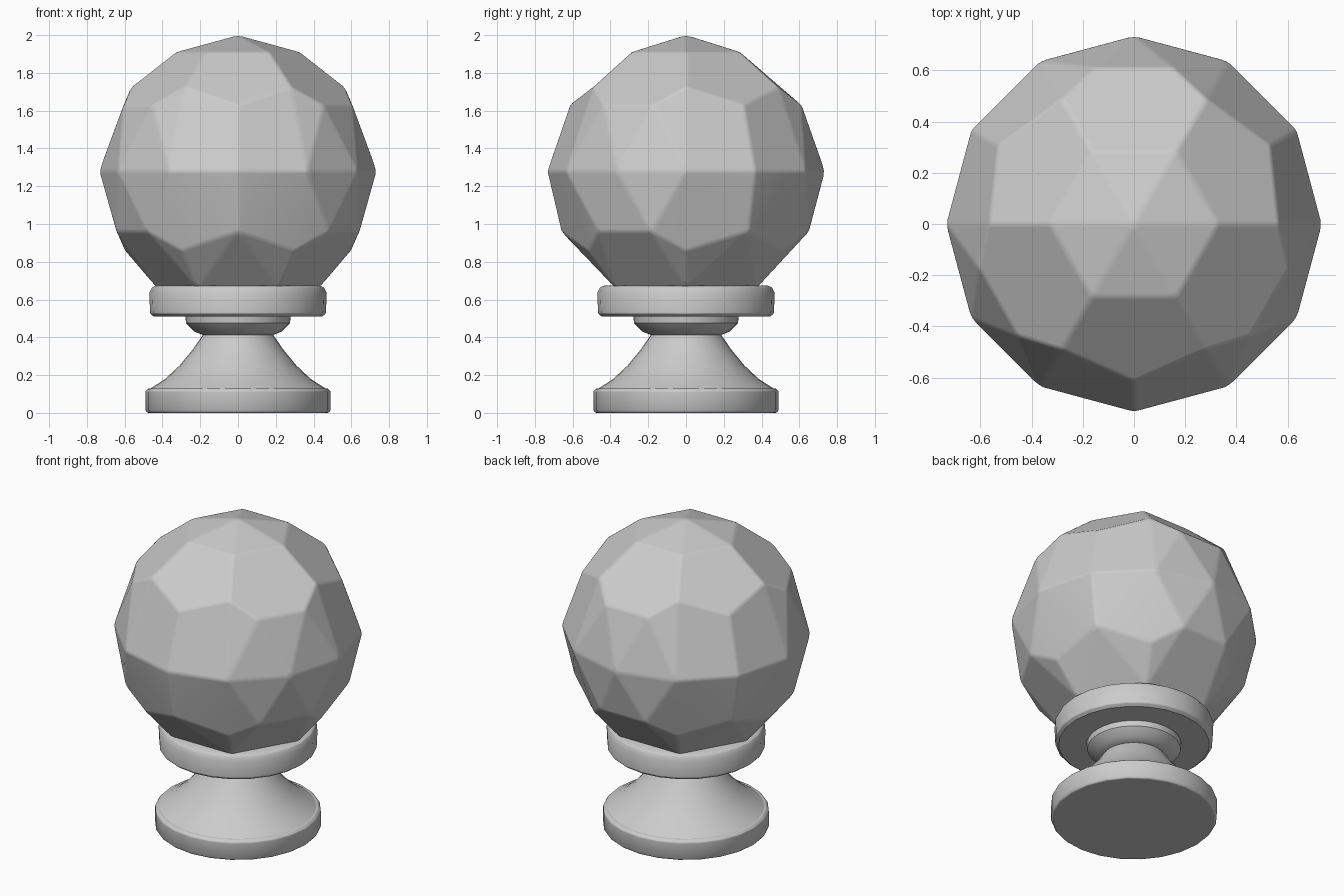
import bpy
import bmesh
from math import sin, cos, pi, radians

cube = bpy.data.objects.get("Cube")
if cube:
    bpy.data.objects.remove(cube, do_unlink=True)

grey = bpy.data.materials.new("plain_grey")
grey.use_nodes = True
colour = (0.6, 0.6, 0.6, 1)
grey.diffuse_color = colour
grey.node_tree.nodes["Principled BSDF"].inputs["Base Color"].default_value = colour


def add_object(name, bm, bevel, angle):
    """Turn a bmesh into a softened, angle-smoothed object."""
    bmesh.ops.recalc_face_normals(bm, faces=bm.faces)
    mesh = bpy.data.meshes.new(name)
    bm.to_mesh(mesh)
    bm.free()
    mesh.materials.append(grey)
    ob = bpy.data.objects.new(name, mesh)
    bpy.context.collection.objects.link(ob)
    mod = ob.modifiers.new("soft_edges", 'BEVEL')
    mod.width = bevel
    mod.segments = 2
    mod.limit_method = 'ANGLE'
    mod.angle_limit = radians(angle)
    mod.harden_normals = True
    bpy.ops.object.select_all(action='DESELECT')
    ob.select_set(True)
    bpy.context.view_layer.objects.active = ob
    bpy.ops.object.shade_smooth_by_angle(angle=radians(35))
    return ob


def ring(radius, z, angles):
    return [(radius * cos(radians(a)), radius * sin(radians(a)), z) for a in angles]


def lathe(name, profile, sides, bevel):
    """Revolve a radius/height profile and cap both ends."""
    bm = bmesh.new()
    rows = [[bm.verts.new((r * cos(2 * pi * i / sides), r * sin(2 * pi * i / sides), z))
             for i in range(sides)] for r, z in profile]
    for low, high in zip(rows, rows[1:]):
        for i in range(sides):
            j = (i + 1) % sides
            bm.faces.new((low[i], low[j], high[j], high[i]))
    bm.faces.new(rows[0][::-1])
    bm.faces.new(rows[-1])
    return add_object(name, bm, bevel, 40)


# Faceted ball: five-sided and six-sided panels around each pole, folded at the equator
six = range(0, 360, 60)
points = ring(0.735, 0, range(0, 360, 30))
tips = (30, 150, 270)
pairs = [a + s for a in (90, 210, 330) for s in (-14, 14)]
points += [(0, 0, 0.72)]
points += ring(0.33, 0.63, six) + ring(0.565, 0.445, six)
points += ring(0.615, 0.35, tips) + ring(0.63, 0.35, pairs)
points += ring(0.43, -0.62, six) + ring(0.6, -0.42, six)
points += ring(0.66, -0.32, tips) + ring(0.67, -0.32, pairs)
bm = bmesh.new()
for p in points:
    bm.verts.new((p[0], p[1], p[2] + 1.28))
bmesh.ops.convex_hull(bm, input=bm.verts)
bmesh.ops.dissolve_limit(bm, angle_limit=radians(4), verts=bm.verts, edges=bm.edges)
add_object("faceted_ball", bm, 0.015, 8)

# Turned stand
lathe("base_disc", [(0.48, 0), (0.49, 0.015), (0.49, 0.115), (0.475, 0.13)], 24, 0.006)
lathe("flared_stem", [(0.47, 0.125), (0.385, 0.18), (0.31, 0.25),
                      (0.24, 0.335), (0.185, 0.415)], 32, 0.004)
lathe("neck_ring", [(0.18, 0.41), (0.23, 0.43), (0.275, 0.475), (0.28, 0.52)], 32, 0.004)
lathe("collar", [(0.445, 0.51), (0.465, 0.525), (0.47, 0.635),
                 (0.455, 0.665), (0.43, 0.675)], 24, 0.006)
